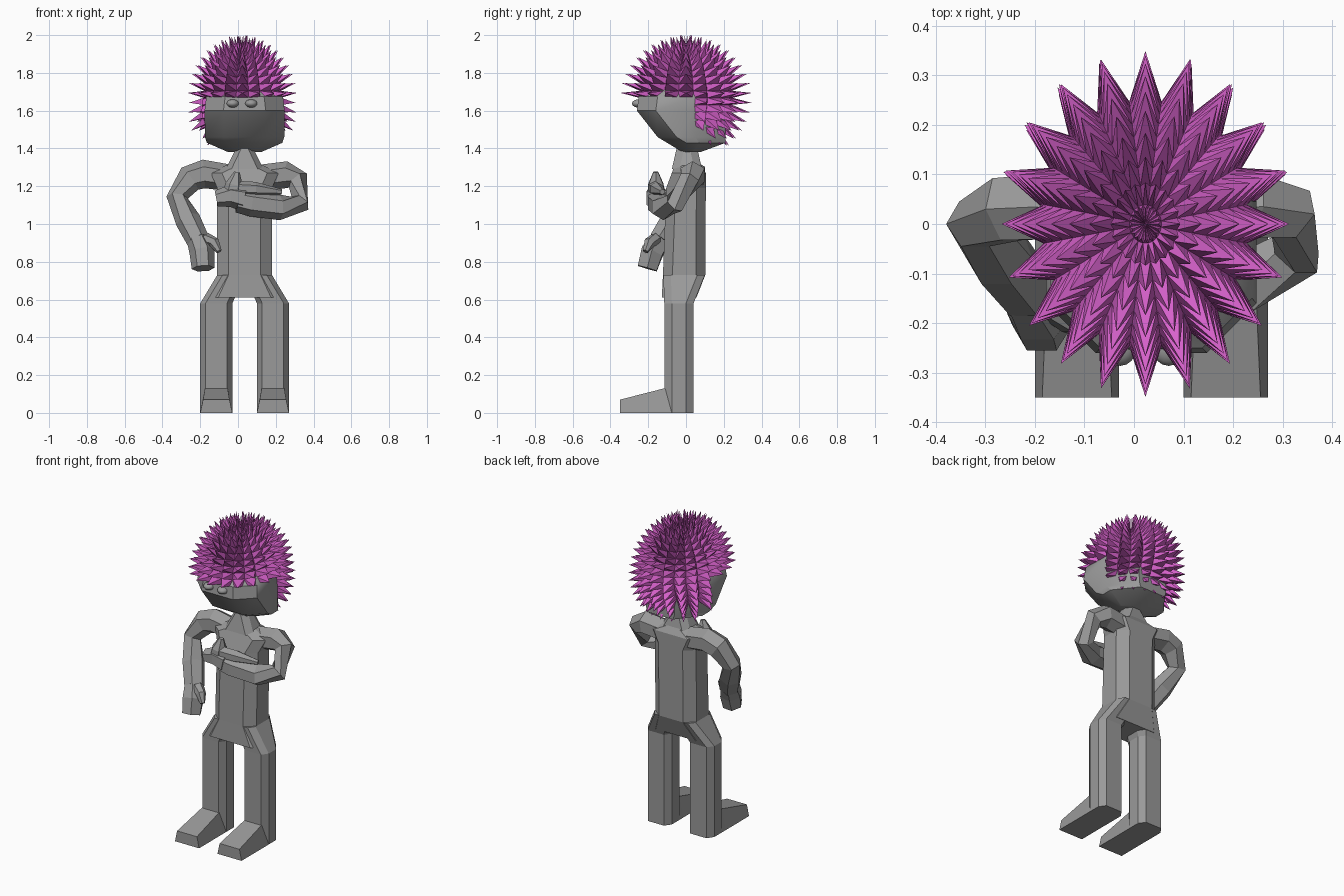
import bpy, bmesh, math
from mathutils import Vector

cube = bpy.data.objects.get("Cube")
if cube:
    bpy.data.objects.remove(cube, do_unlink=True)

MID = 0.035  # body centre line


def material(name, rgb):
    m = bpy.data.materials.new(name)
    m.use_nodes = True
    col = (*rgb, 1)
    m.diffuse_color = col
    m.node_tree.nodes["Principled BSDF"].inputs["Base Color"].default_value = col
    return m


GREY = material("grey", (0.32, 0.32, 0.32))
PURPLE = material("purple", (0.68, 0.12, 0.6))


def finish(name, bm, mat):
    me = bpy.data.meshes.new(name)
    bm.to_mesh(me)
    bm.free()
    me.materials.append(mat)
    ob = bpy.data.objects.new(name, me)
    bpy.context.collection.objects.link(ob)
    return ob


def loft(name, rings):
    """Skin a list of equal point rings and cap both ends."""
    bm = bmesh.new()
    vs = [[bm.verts.new(p) for p in ring] for ring in rings]
    n = len(vs[0])
    for a, b in zip(vs, vs[1:]):
        for i in range(n):
            j = (i + 1) % n
            bm.faces.new((a[i], a[j], b[j], b[i]))
    bm.faces.new(vs[0])
    bm.faces.new(vs[-1])
    bmesh.ops.recalc_face_normals(bm, faces=bm.faces)
    return finish(name, bm, GREY)


def octagon(x, z, hw, yf, yb, front, back):
    """Rectangle from yf to yb with its front and back corners chamfered."""
    (fx, fy), (bx, by) = [(min(cx, hw * 0.6), min(cy, (yb - yf) * 0.45))
                          for cx, cy in (front, back)]
    right = [(hw - fx, yf), (hw, yf + fy), (hw, yb - by), (hw - bx, yb)]
    pts = right + [(-px, py) for px, py in reversed(right)]
    return [(x + px, py, z) for px, py in pts]


def tube(name, path, sides=6):
    """Faceted limb through (x, y, z, radius) points."""
    pts = [Vector(p[:3]) for p in path]
    rings = []
    for i, p in enumerate(pts):
        t = Vector()
        if i > 0:
            t += (p - pts[i - 1]).normalized()
        if i < len(pts) - 1:
            t += (pts[i + 1] - p).normalized()
        t.normalize()
        u = t.cross(Vector((0, 1, 0))).normalized()
        v = u.cross(t)
        ring = []
        for k in range(sides):
            a = 2 * math.pi * k / sides
            ring.append(p + path[i][3] * (u * math.cos(a) + v * math.sin(a)))
        rings.append(ring)
    return loft(name, rings)


# Torso: crotch, waist, chest, shoulder line (height, half width, front, back)
torso = [(0.61, 0.2, -0.128, 0.055), (0.73, 0.145, -0.122, 0.102),
         (1.19, 0.145, -0.105, 0.105), (1.27, 0.18, -0.075, 0.105),
         (1.31, 0.1, -0.06, 0.08)]
edge = (0.06, 0.05)
loft("torso", [octagon(MID, z, w, f, b, edge, edge) for z, w, f, b in torso])

# Neck
neck = [(1.29, 0.1, -0.075, 0.085), (1.4, 0.045, -0.05, 0.06)]
edge = (0.03, 0.04)
loft("neck", [octagon(MID, z, w, f, b, edge, edge) for z, w, f, b in neck])

# Head: broad face, rounded behind, narrowing under the hair
head = [(1.382, 0.09, -0.02, 0.08), (1.43, 0.2, -0.1, 0.21),
        (1.46, 0.21, -0.15, 0.21), (1.6, 0.212, -0.26, 0.205),
        (1.675, 0.203, -0.25, 0.205), (1.705, 0.18, -0.215, 0.2),
        (1.79, 0.12, -0.14, 0.14)]
ob = loft("head", [octagon(MID, z, w, f, b, (0.1, 0.1), (0.11, 0.16))
                   for z, w, f, b in head])
bpy.context.view_layer.objects.active = ob
ob.select_set(True)
bpy.ops.object.shade_smooth_by_angle(angle=math.radians(38))
ob.select_set(False)

for label, s in (("left", 1), ("right", -1)):
    # Leg, leaning inwards over the hip to meet the waist
    cx = MID + s * 0.15
    edge = (0.028, 0.04)
    rings = [octagon(cx, z, 0.085, -0.115, 0.04, edge, edge) for z in (0, 0.58)]
    rings.append(octagon(MID + s * 0.072, 0.73, 0.073, -0.12, 0.1, edge, edge))
    loft(label + "_leg", rings)
    # Foot: tapered wedge from ankle to toe
    rings = []
    for y, top, w in ((-0.07, 0.13, 0.06), (-0.115, 0.13, 0.06), (-0.35, 0.07, 0.07)):
        rings.append([(cx - 0.085, y, 0), (cx + 0.085, y, 0),
                      (cx + w, y, top), (cx - w, y, top)])
    loft(label + "_foot", rings)
    # Eye
    bm = bmesh.new()
    bmesh.ops.create_uvsphere(bm, u_segments=16, v_segments=10, radius=1)
    bmesh.ops.scale(bm, vec=(0.033, 0.036, 0.022), verts=bm.verts)
    bmesh.ops.translate(bm, vec=(0.021 + s * 0.049, -0.25, 1.638), verts=bm.verts)
    for f in bm.faces:
        f.smooth = True
    finish(label + "_eye", bm, GREY)

# Right arm hangs with the hand in front of the hip
tube("right_arm", [(-0.02, 0.03, 1.24, 0.07), (-0.18, 0.035, 1.265, 0.076),
                   (-0.255, 0.03, 1.24, 0.073), (-0.322, 0, 1.14, 0.057),
                   (-0.265, -0.07, 1.02, 0.067), (-0.21, -0.14, 0.91, 0.061)])
tube("right_hand", [(-0.215, -0.135, 0.92, 0.057), (-0.19, -0.18, 0.85, 0.067),
                    (-0.185, -0.205, 0.765, 0.06)])
tube("right_thumb", [(-0.17, -0.16, 0.92, 0.035), (-0.125, -0.195, 0.9, 0.03),
                     (-0.1, -0.215, 0.855, 0.015)])

# Left arm folds across the chest
tube("left_arm", [(0.09, 0.03, 1.24, 0.07), (0.25, 0.035, 1.26, 0.073),
                  (0.317, 0.02, 1.23, 0.06), (0.328, -0.06, 1.11, 0.056),
                  (0.22, -0.12, 1.088, 0.068), (0.07, -0.14, 1.11, 0.07),
                  (0, -0.145, 1.125, 0.065)])
tube("left_hand", [(0.03, -0.15, 1.135, 0.068), (-0.04, -0.155, 1.15, 0.06),
                   (-0.115, -0.155, 1.135, 0.042)])
tube("left_fingers", [(-0.03, -0.155, 1.15, 0.055), (-0.02, -0.16, 1.21, 0.046),
                      (-0.005, -0.16, 1.275, 0.015)])
tube("left_thumb", [(0, -0.165, 1.19, 0.038), (0.09, -0.155, 1.185, 0.038),
                    (0.23, -0.125, 1.17, 0.015)])

# Spiky hair: every face of an ellipsoid cap is drawn out to a point
bm = bmesh.new()
bmesh.ops.create_uvsphere(bm, u_segments=20, v_segments=20, radius=1)
for v in bm.verts:
    a = math.pi / 20
    x, y, z = v.co
    v.co = (0.208 * (x * math.cos(a) - y * math.sin(a)),
            0.25 * (x * math.sin(a) + y * math.cos(a)), 0.236 * z)
    v.co.x *= 1 + max(0, -v.co.z) * 1.2  # fuller over the ears


def bald(f):
    c = f.calc_center_median()
    nape = c.z > -0.19 and c.y > -c.z * 0.45
    return not (c.z > 0.01 or nape)


bmesh.ops.delete(bm, geom=[f for f in bm.faces if bald(f)], context='FACES')
tips = bmesh.ops.poke(bm, faces=bm.faces[:])["verts"]
for v in tips:
    v.co *= 1.42
bmesh.ops.translate(bm, vec=(0.023, 0, 1.668), verts=bm.verts)
finish("spiky_hair", bm, PURPLE)
